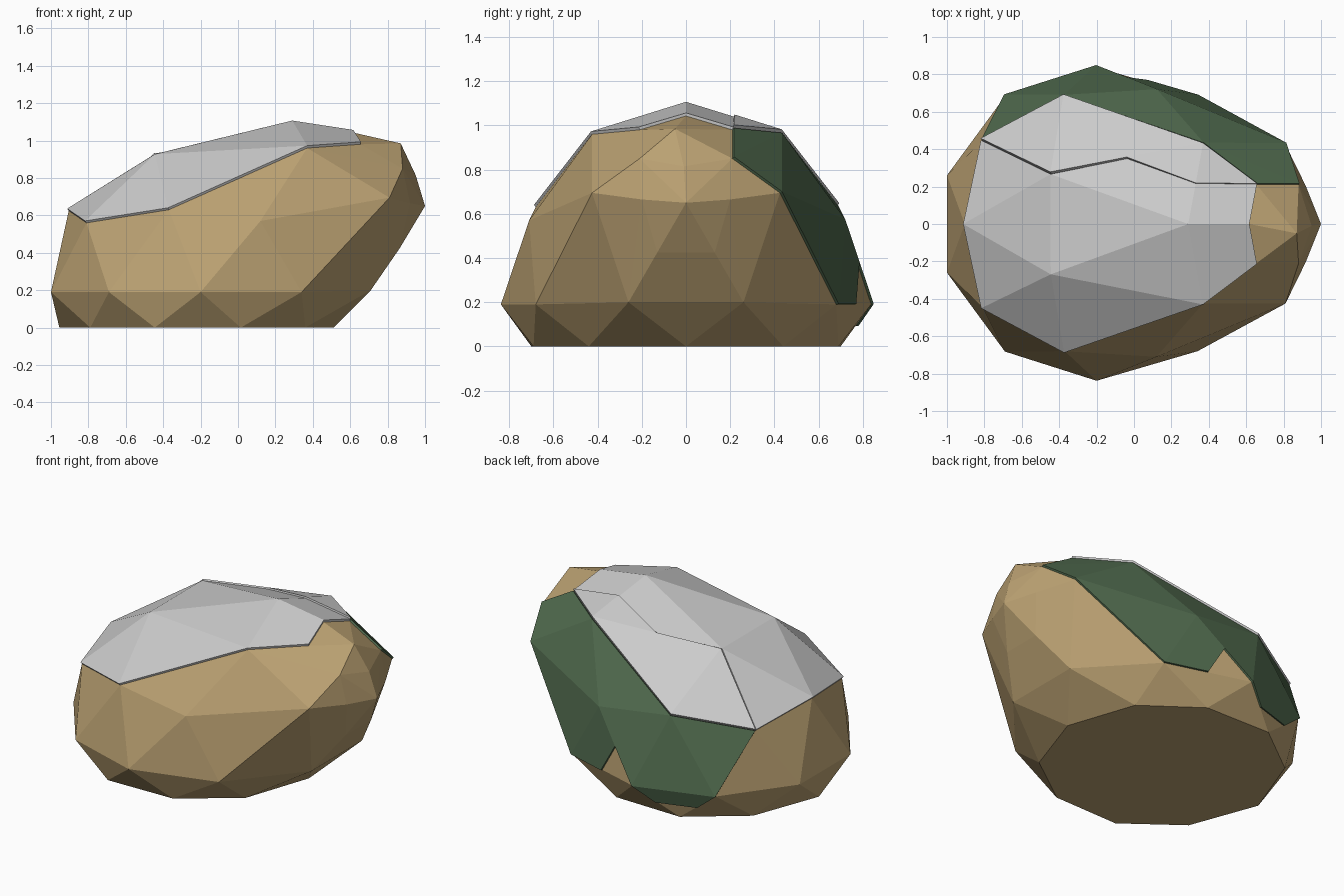
import bpy, bmesh
from mathutils import Vector

if "Cube" in bpy.data.objects:
    bpy.data.objects.remove(bpy.data.objects["Cube"])

# Key points on the +y half of the boulder; capitals are their -y mirrors
P = {k: Vector(v) for k, v in {
    'a': (-.81, .445, .56), 'b': (-.37, .68, .63), 'c': (.37, .425, .96),
    'd': (.655, .21, .98), 'e': (.88, .21, .85), 'f': (.81, .425, .695),
    'g': (.34, .68, .19), 'h': (.12, .71, .57), 'i': (-.2, .838, .19),
    'j': (-.69, .682, .19), 's': (-.44, .265, .915), 'o': (-1, .26, .19),
    'r': (.71, .26, .2), 'w': (.92, .2, .665), 'v': (.865, .13, .425),
    'x': (.36, .44, 0), 'y': (.015, .69, 0), 'z': (-.445, .7, 0), 'q': (-.79, .44, 0),
}.items()}
P.update({k.upper(): Vector((v.x, -v.y, v.z)) for k, v in P.items()})
# Points on the centre line
P.update({'0': Vector((-.905, 0, .625)), '1': Vector((.29, 0, 1.093)),
          '2': Vector((.615, 0, 1.043)), '3': Vector((.87, -.05, .985)),
          '4': Vector((.95, -.01, .815)), '5': Vector((1, 0, .65)),
          '6': Vector((.51, 0, 0)), '7': Vector((-.955, 0, 0))})
rock_points = list(P.values())

# Edge midpoints used only by the patch outlines
for name, pair in {'k': 'sc', 'l': '1c', 'm': 'gi', 'n': 'hi', 'p': 'iz', 't': 'jz'}.items():
    P[name] = (P[pair[0]] + P[pair[1]]) / 2
CENTRE = Vector((-.1, 0, .4))


def material(name, color):
    m = bpy.data.materials.new(name)
    m.diffuse_color = (*color, 1)
    m.use_nodes = True
    m.node_tree.nodes["Principled BSDF"].inputs["Base Color"].default_value = m.diffuse_color
    return m


def add_object(name, bm, mat=None):
    mesh = bpy.data.meshes.new(name)
    bm.to_mesh(mesh)
    bm.free()
    ob = bpy.data.objects.new(name, mesh)
    bpy.context.collection.objects.link(ob)
    if mat:
        mesh.materials.append(mat)
    return ob


def patch(name, faces, thickness, mat=None):
    """Thin faceted layer lying on the boulder, one word per face."""
    bm = bmesh.new()
    used = sorted(set(faces.replace(' ', '')))
    verts = {k: bm.verts.new(P[k]) for k in used}
    for word in faces.split():
        face = bm.faces.new([verts[k] for k in word])
        face.normal_update()
        if face.normal.dot(face.calc_center_median() - CENTRE) < 0:
            face.normal_flip()
    ob = add_object(name, bm, mat)
    mod = ob.modifiers.new('thickness', 'SOLIDIFY')
    mod.thickness = thickness
    mod.offset = 1
    return ob


# Boulder: faceted convex body
bm = bmesh.new()
for co in rock_points:
    bm.verts.new(co)
bmesh.ops.convex_hull(bm, input=bm.verts[:])
bmesh.ops.delete(bm, geom=[v for v in bm.verts if not v.link_faces], context='VERTS')
bmesh.ops.recalc_face_normals(bm, faces=bm.faces[:])
add_object('boulder', bm, material('tan stone', (.50, .36, .17)))

# Grey cap in two layers, the rear one slightly thicker
patch('front_cap', '0AS ABS BCS SC1 1CD2 0Ss Ss1 0sa sk1 1kl 1ld2', .014)
patch('rear_cap', 'asb bsk bkc klc ldc', .024)

# Moss on the rear side with a notch at its lower edge
patch('moss', 'abj bij bhni hgmn bch cfh fgh cde cef iptj', .012,
      material('moss green', (.08, .143, .075)))
